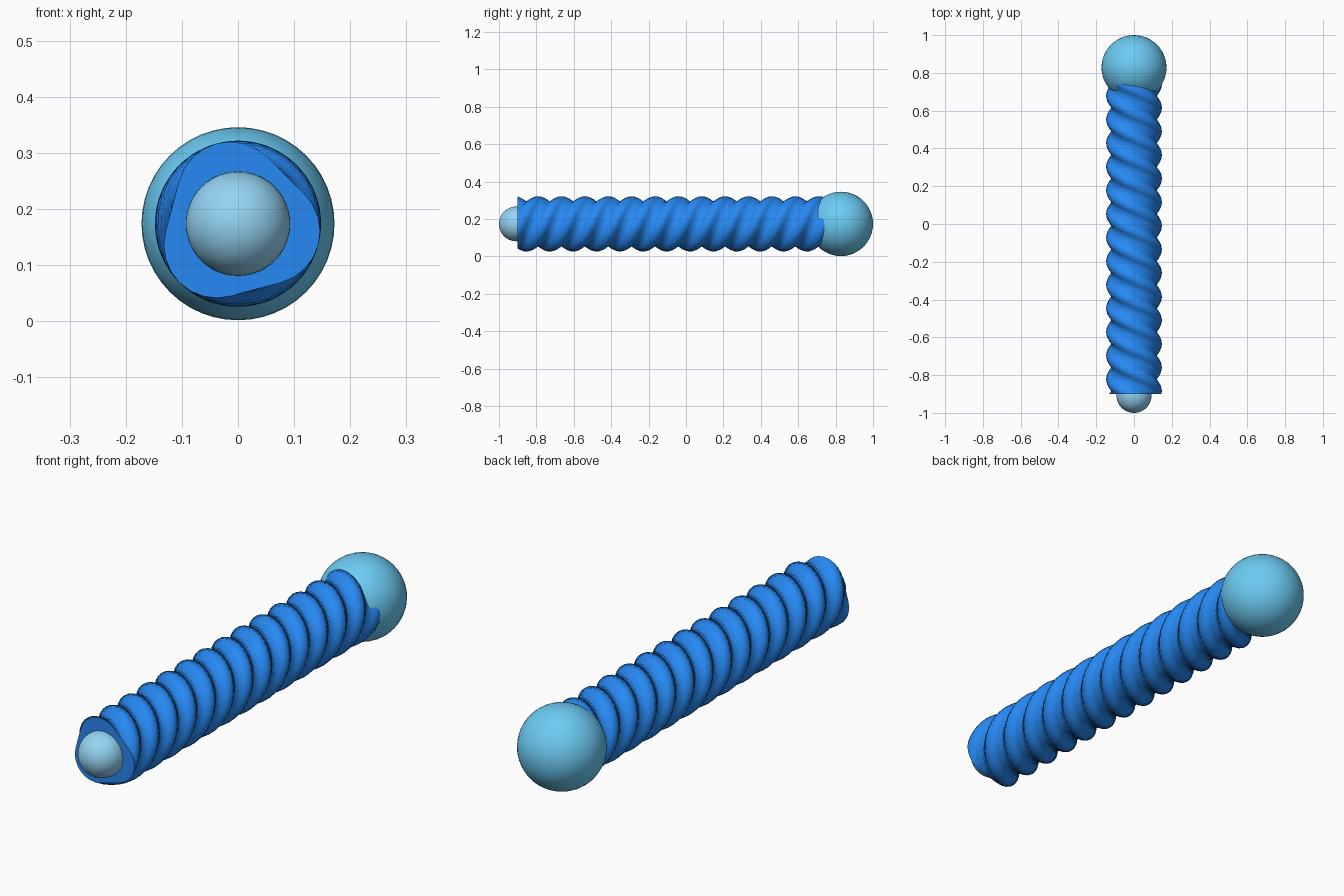
import bpy, bmesh, math

if "Cube" in bpy.data.objects:
    bpy.data.objects.remove(bpy.data.objects["Cube"])

CZ = 0.174  # height of the long axis


def colour(obj, name, rgb):
    mat = bpy.data.materials.new(name)
    mat.diffuse_color = (*rgb, 1)
    mat.use_nodes = True
    mat.node_tree.nodes["Principled BSDF"].inputs["Base Color"].default_value = mat.diffuse_color
    obj.data.materials.append(mat)


def ball(name, radius, y, rgb):
    bpy.ops.mesh.primitive_uv_sphere_add(segments=48, ring_count=24, radius=radius,
                                         location=(0, y, CZ), rotation=(math.pi / 2, 0, 0))
    obj = bpy.context.object
    obj.name = name
    bpy.ops.object.shade_smooth()
    colour(obj, name + "_colour", rgb)


# Rounded triangle cross-section: three corner arcs joined by flats
OFFSET, ROUND, ARC = 0.054, 0.094, 8
section = []
for k in range(3):
    corner = k * 2 * math.pi / 3
    for i in range(ARC + 1):
        a = corner + (i / ARC - 0.5) * 2 * math.pi / 3
        section.append((OFFSET * math.cos(corner) + ROUND * math.cos(a),
                        OFFSET * math.sin(corner) + ROUND * math.sin(a)))

# Twisted shaft: the section swept along y while turning
Y0, Y1, PITCH, STEPS = -0.9, 0.8, 0.375, 160
bm = bmesh.new()
rings = []
for s in range(STEPS + 1):
    y = Y0 + (Y1 - Y0) * s / STEPS
    t = math.radians(105) + (y - Y0) / PITCH * 2 * math.pi
    c, n = math.cos(t), math.sin(t)
    rings.append([bm.verts.new((u * c - v * n, y, CZ + u * n + v * c)) for u, v in section])
count = len(section)
for a, b in zip(rings, rings[1:]):
    for i in range(count):
        j = (i + 1) % count
        bm.faces.new((a[i], a[j], b[j], b[i]))
bm.faces.new(rings[0])
bm.faces.new(rings[-1])
bmesh.ops.recalc_face_normals(bm, faces=bm.faces)
mesh = bpy.data.meshes.new("twisted_shaft")
bm.to_mesh(mesh)
bm.free()
shaft = bpy.data.objects.new("twisted_shaft", mesh)
bpy.context.collection.objects.link(shaft)
colour(shaft, "shaft_blue", (0.02, 0.25, 0.9))
bpy.ops.object.select_all(action='DESELECT')
shaft.select_set(True)
bpy.context.view_layer.objects.active = shaft
bpy.ops.object.shade_smooth_by_angle(angle=math.radians(40))

# Large rear knob and small front tip
ball("rear_knob", 0.172, 0.828, (0.15, 0.6, 0.9))
ball("front_tip", 0.093, -0.907, (0.3, 0.66, 0.9))
